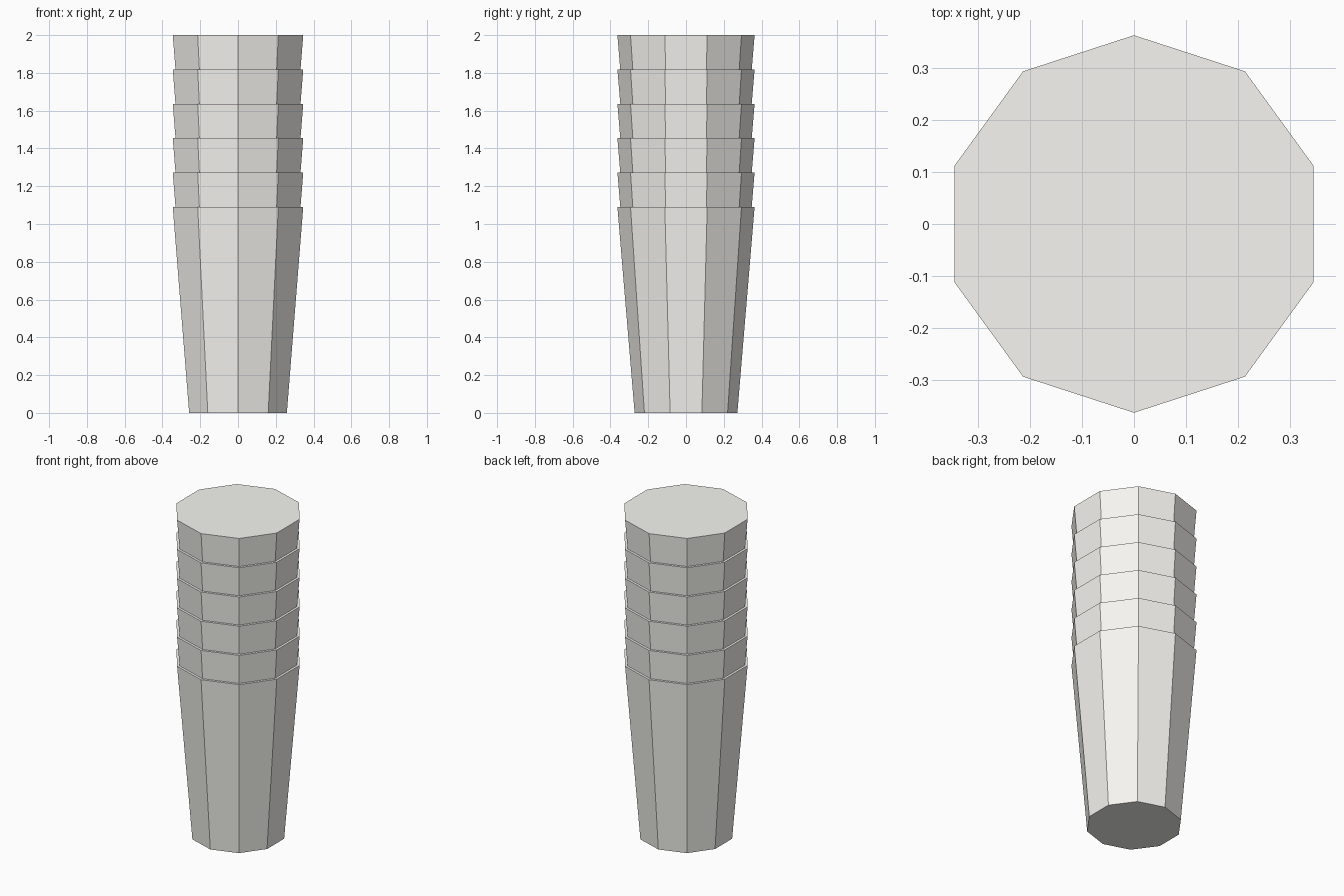
import bpy

if "Cube" in bpy.data.objects:
    bpy.data.objects.remove(bpy.data.objects["Cube"])

COUNT = 6
STEP = 2 / 11            # visible band of each nested cup
HEIGHT = 6 * STEP        # full height of one cup
R_BOTTOM, R_TOP = 0.272, 0.3632

# Off-white cup material
white = bpy.data.materials.new("off_white")
white.diffuse_color = (0.93, 0.92, 0.88, 1)
white.use_nodes = True
white.node_tree.nodes["Principled BSDF"].inputs["Base Color"].default_value = white.diffuse_color

# Stack of identical ten-sided tapered cups, each nested in the one below
for i in range(COUNT):
    bpy.ops.mesh.primitive_cone_add(
        vertices=10, radius1=R_BOTTOM, radius2=R_TOP, depth=HEIGHT,
        end_fill_type='NGON', location=(0, 0, i * STEP + HEIGHT / 2))
    cup = bpy.context.object
    cup.name = f"cup_{i + 1}"
    cup.data.materials.append(white)
